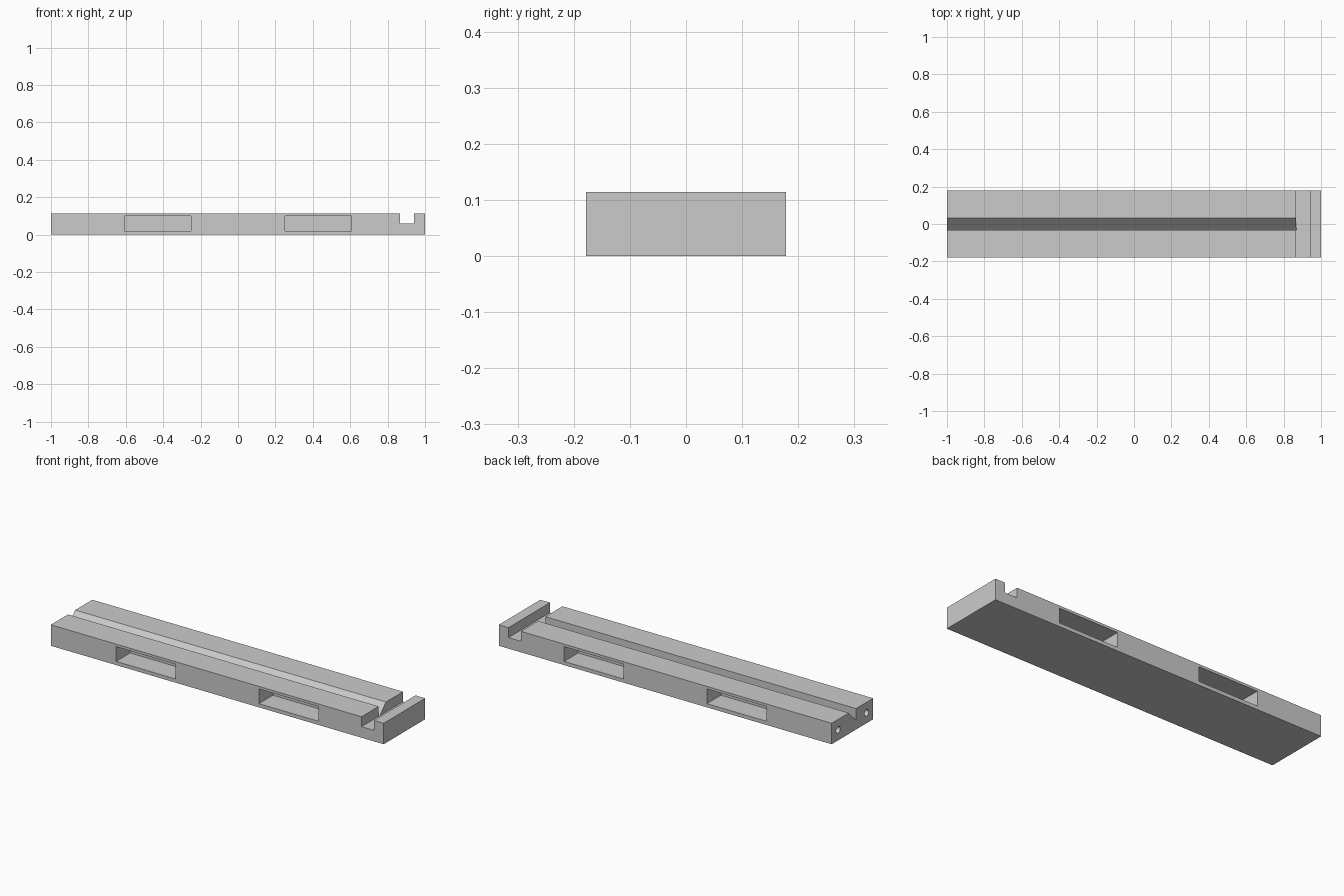
import bpy
import bmesh
import math
from mathutils import Matrix, Vector

if "Cube" in bpy.data.objects:
    bpy.data.objects.remove(bpy.data.objects["Cube"], do_unlink=True)

HALF_WIDTH = 0.178
HEIGHT = 0.114

grey = bpy.data.materials.new("plain grey")
grey.use_nodes = True
colour = (0.6, 0.6, 0.6, 1)
grey.diffuse_color = colour
grey.node_tree.nodes["Principled BSDF"].inputs["Base Color"].default_value = colour


def finish(name, bm):
    bmesh.ops.recalc_face_normals(bm, faces=bm.faces)
    mesh = bpy.data.meshes.new(name)
    bm.to_mesh(mesh)
    bm.free()
    mesh.materials.append(grey)
    obj = bpy.data.objects.new(name, mesh)
    bpy.context.collection.objects.link(obj)
    return obj


def box(name, low, high):
    bm = bmesh.new()
    bmesh.ops.create_cube(bm, size=1)
    low, high = Vector(low), Vector(high)
    bmesh.ops.scale(bm, vec=high - low, verts=bm.verts)
    bmesh.ops.translate(bm, vec=(low + high) / 2, verts=bm.verts)
    return finish(name, bm)


def prism(name, profile, x0, x1):
    bm = bmesh.new()
    face = bm.faces.new([bm.verts.new((x0, y, z)) for y, z in profile])
    result = bmesh.ops.extrude_face_region(bm, geom=[face])
    moved = [v for v in result["geom"] if isinstance(v, bmesh.types.BMVert)]
    bmesh.ops.translate(bm, vec=(x1 - x0, 0, 0), verts=moved)
    return finish(name, bm)


def rod(name, x, y, z, radius, length):
    bm = bmesh.new()
    bmesh.ops.create_cone(bm, cap_ends=True, segments=32, radius1=radius, radius2=radius,
                          depth=length, matrix=Matrix.Translation((x, y, z))
                          @ Matrix.Rotation(math.pi / 2, 4, "Y"))
    return finish(name, bm)


# Solid bar
bar = box("bar", (-1, -HALF_WIDTH, 0), (1, HALF_WIDTH, HEIGHT))

# Cross slot near the right end
cutters = [box("cross_slot_cutter", (0.867, -0.3, 0.06), (0.942, 0.3, 0.2))]

# Long groove with one upright wall and one sloping wall
groove = [(-0.031, 0.05), (0.031, HEIGHT), (0.031, 0.2), (-0.031, 0.2)]
cutters.append(prism("long_groove_cutter", groove, -1.1, 0.87))

for side in (-1, 1):
    # Blind pockets in both long sides
    for end in (-1, 1):
        ys = sorted((side * 0.058, side * 0.3))
        xs = sorted((end * 0.25, end * 0.608))
        cutters.append(box("pocket_cutter", (xs[0], ys[0], 0.02), (xs[1], ys[1], 0.1)))
    # Round holes in the end face
    cutters.append(rod("end_hole_cutter", -1, side * 0.122, HEIGHT / 2, 0.018, 0.25))

for cutter in cutters:
    cutter.hide_render = True
    cutter.hide_viewport = True
    cut = bar.modifiers.new(cutter.name, "BOOLEAN")
    cut.operation = "DIFFERENCE"
    cut.solver = "EXACT"
    cut.object = cutter

# Bake the cuts, then drop the cutters
bpy.context.view_layer.update()
graph = bpy.context.evaluated_depsgraph_get()
carved = bpy.data.meshes.new_from_object(bar.evaluated_get(graph))
bar.modifiers.clear()
bar.data = carved
carved.materials.clear()
carved.materials.append(grey)
for poly in carved.polygons:
    poly.material_index = 0
for cutter in cutters:
    bpy.data.objects.remove(cutter, do_unlink=True)

bpy.ops.object.select_all(action="DESELECT")
bar.select_set(True)
bpy.context.view_layer.objects.active = bar
bpy.ops.object.shade_smooth_by_angle(angle=math.radians(30))
